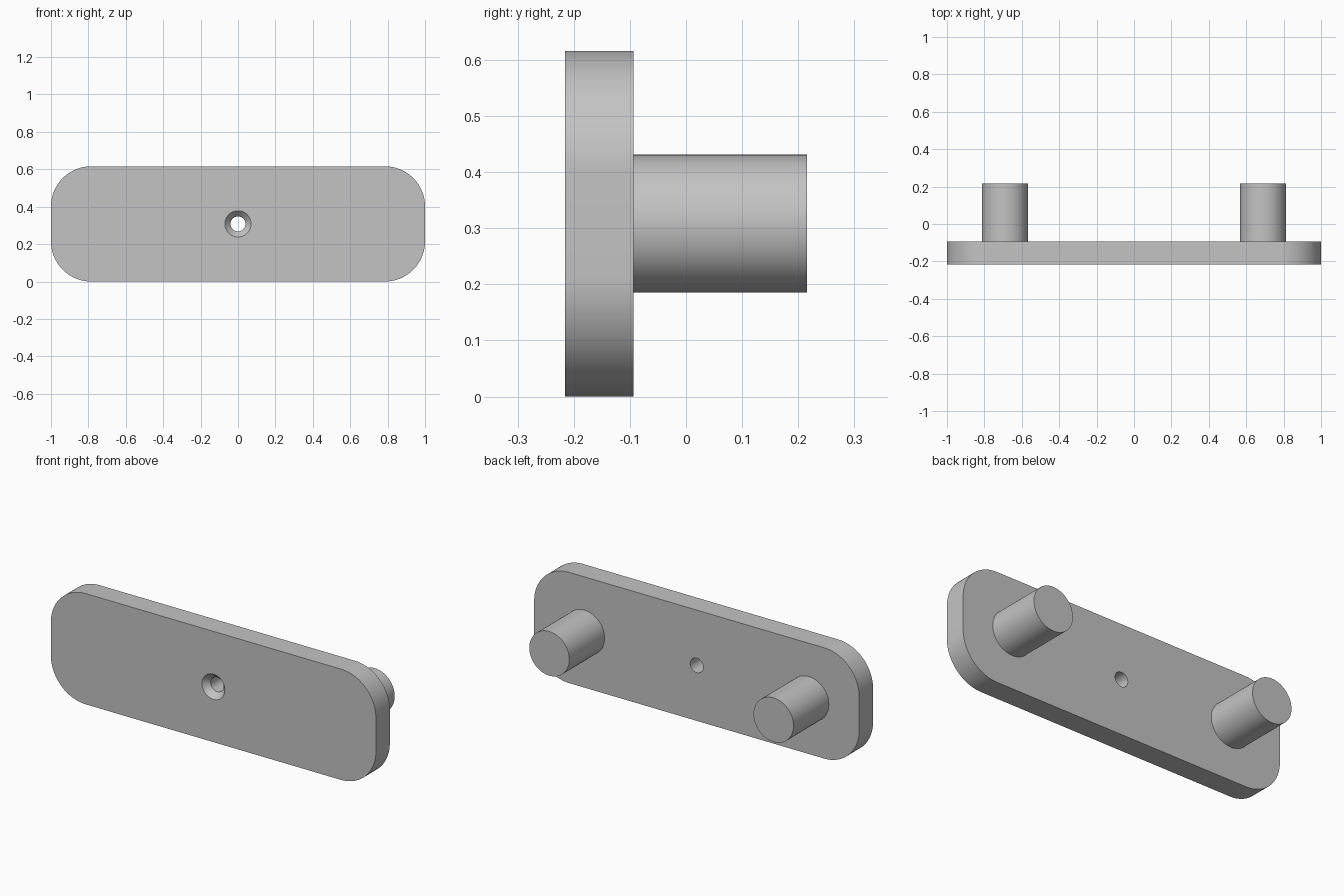
import bpy
import bmesh
from math import sin, cos, pi, radians

cube = bpy.data.objects.get("Cube")
if cube:
    bpy.data.objects.remove(cube, do_unlink=True)

# Main dimensions
HALF_W, HALF_H, CORNER = 1.0, 0.308, 0.215
FRONT, BACK, PEG_END = -0.216, -0.094, 0.216
SINK_R, HOLE_R, SINK_DEPTH = 0.07, 0.04, 0.033
PEG_X, PEG_R = 0.69, 0.123
STEPS = 24

grey = bpy.data.materials.new("plain grey")
grey.use_nodes = True
colour = (0.55, 0.55, 0.55, 1)
grey.diffuse_color = colour
grey.node_tree.nodes["Principled BSDF"].inputs["Base Color"].default_value = colour


def finish(obj):
    """Give the part its material and smooth its curved sides."""
    obj.data.materials.append(grey)
    bpy.ops.object.select_all(action="DESELECT")
    obj.select_set(True)
    bpy.context.view_layer.objects.active = obj
    bpy.ops.object.shade_smooth_by_angle(angle=radians(30))


def rounded_outline():
    points = []
    for quarter, (sx, sz) in enumerate([(1, 1), (-1, 1), (-1, -1), (1, -1)]):
        for i in range(STEPS + 1):
            a = (quarter + i / STEPS) * pi / 2
            points.append((sx * (HALF_W - CORNER) + CORNER * cos(a),
                           sz * (HALF_H - CORNER) + CORNER * sin(a)))
    return points


def circle(radius):
    count = 4 * (STEPS + 1)
    return [(radius * cos(2 * pi * (i + 0.5) / count),
             radius * sin(2 * pi * (i + 0.5) / count)) for i in range(count)]


# Rounded plate with a countersunk through hole: a closed chain of rings
bm = bmesh.new()
sections = [(rounded_outline(), FRONT), (rounded_outline(), BACK),
            (circle(HOLE_R), BACK), (circle(HOLE_R), FRONT + SINK_DEPTH),
            (circle(SINK_R), FRONT)]
rings = [[bm.verts.new((x, y, z + HALF_H)) for x, z in pts] for pts, y in sections]
for k, ring in enumerate(rings):
    following = rings[(k + 1) % len(rings)]
    for i in range(len(ring)):
        j = (i + 1) % len(ring)
        bm.faces.new((ring[i], ring[j], following[j], following[i]))
bmesh.ops.recalc_face_normals(bm, faces=bm.faces[:])
mesh = bpy.data.meshes.new("plate")
bm.to_mesh(mesh)
bm.free()
plate = bpy.data.objects.new("plate", mesh)
bpy.context.collection.objects.link(plate)
finish(plate)

# Two round pegs on the back
for side, x in (("left", PEG_X), ("right", -PEG_X)):
    bpy.ops.mesh.primitive_cylinder_add(
        vertices=64, radius=PEG_R, depth=PEG_END - BACK,
        location=(x, (PEG_END + BACK) / 2, HALF_H), rotation=(pi / 2, 0, 0))
    peg = bpy.context.object
    peg.name = side + "_peg"
    finish(peg)
